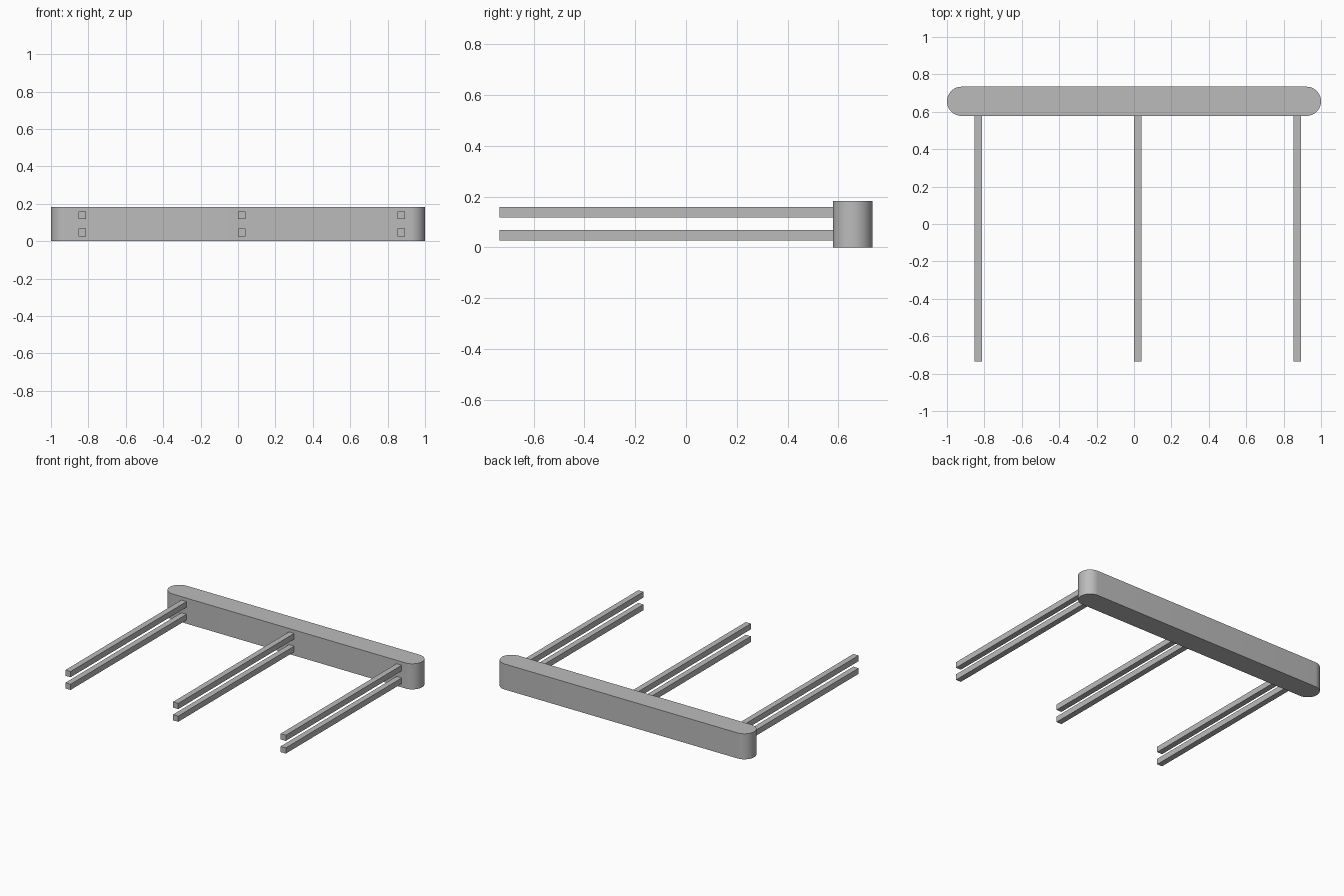
import bpy
import bmesh
from math import pi, sin, cos, radians
from mathutils import Vector

cube = bpy.data.objects.get("Cube")
if cube:
    bpy.data.objects.remove(cube, do_unlink=True)

grey = bpy.data.materials.new("plain grey")
grey.use_nodes = True
colour = (0.5, 0.5, 0.5, 1)
grey.diffuse_color = colour
grey.node_tree.nodes["Principled BSDF"].inputs["Base Color"].default_value = colour


def add_object(name, bm):
    mesh = bpy.data.meshes.new(name)
    bmesh.ops.recalc_face_normals(bm, faces=bm.faces)
    bm.to_mesh(mesh)
    bm.free()
    mesh.materials.append(grey)
    obj = bpy.data.objects.new(name, mesh)
    bpy.context.collection.objects.link(obj)
    return obj


# Back bar: a slot-shaped outline raised to its full height
BACK, FRONT, HEIGHT = 0.734, 0.578, 0.183
radius = (BACK - FRONT) / 2
mid_y = (BACK + FRONT) / 2
STEPS = 24
bm = bmesh.new()
outline = []
for side, start in ((1, -pi / 2), (-1, pi / 2)):
    for i in range(STEPS + 1):
        a = start + pi * i / STEPS
        x = side * (1 - radius) + radius * cos(a)
        outline.append(bm.verts.new((x, mid_y + radius * sin(a), 0)))
base = bm.faces.new(outline)
raised = bmesh.ops.extrude_face_region(bm, geom=[base])["geom"]
bmesh.ops.translate(bm, vec=(0, 0, HEIGHT),
                    verts=[v for v in raised if isinstance(v, bmesh.types.BMVert)])
bar = add_object("back_bar", bm)
bpy.context.view_layer.objects.active = bar
bar.select_set(True)
bpy.ops.object.shade_smooth_by_angle(angle=radians(30))
bar.select_set(False)

# Square rods: three stacked pairs reaching forward from the bar
THICK, TIP = 0.041, -0.734
for side, x in (("right", -0.833), ("middle", 0.02), ("left", 0.872)):
    for level, z in (("lower", 0.047), ("upper", 0.138)):
        bm = bmesh.new()
        bmesh.ops.create_cube(bm, size=1)
        bmesh.ops.scale(bm, vec=(THICK, FRONT - TIP, THICK), verts=bm.verts)
        bmesh.ops.translate(bm, vec=Vector((x, (FRONT + TIP) / 2, z)), verts=bm.verts)
        add_object(f"{side}_{level}_rod", bm)
